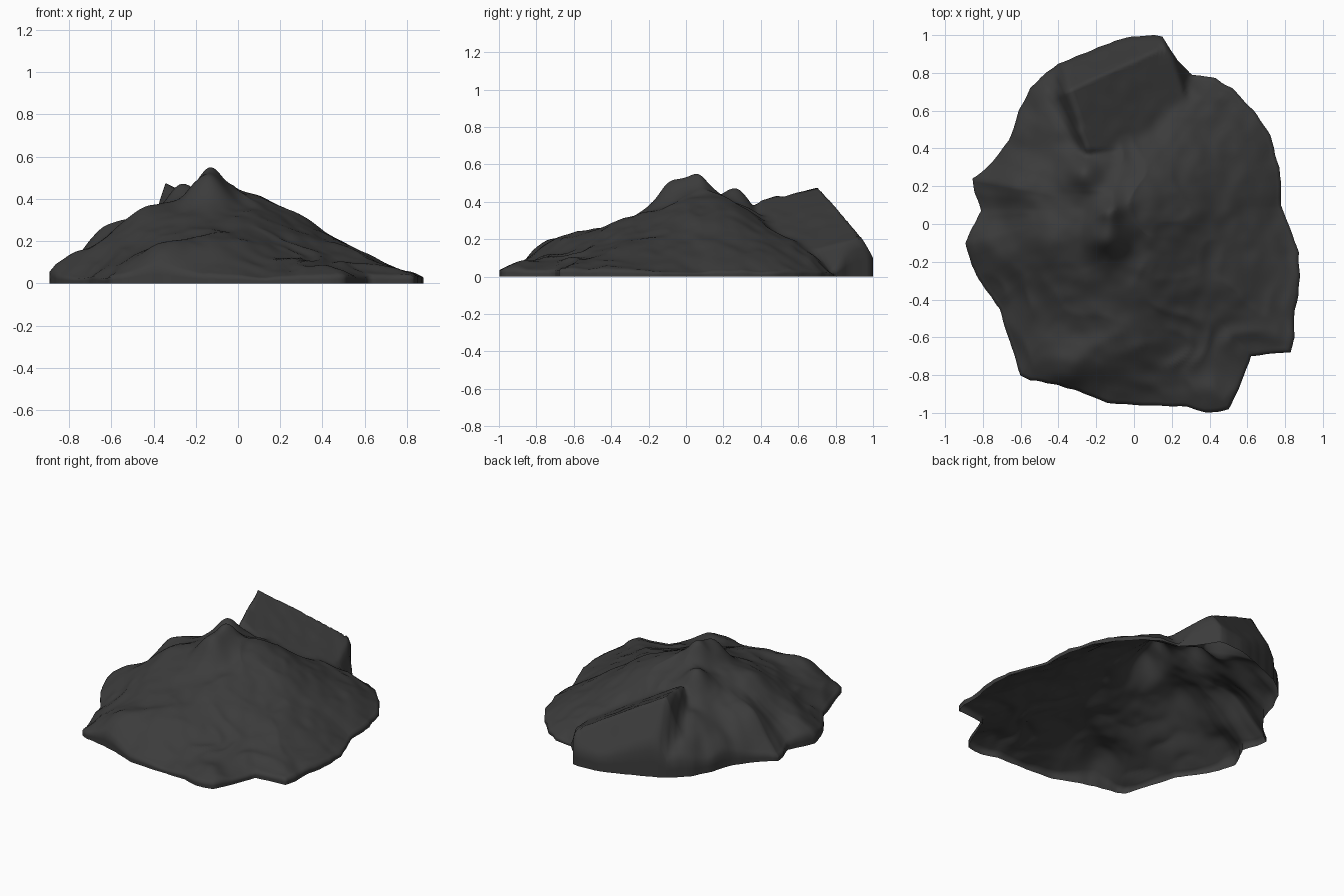
import bpy, bmesh, math
from mathutils import Vector, noise

if "Cube" in bpy.data.objects:
    bpy.data.objects.remove(bpy.data.objects["Cube"])

# Footprint of the mound, counter-clockwise seen from above
RIM = [(.78, .1), (.77, .3), (.72, .47), (.63, .6), (.52, .72), (.43, .77), (.31, .79), (.23, .87),
       (.15, .99), (.05, 1), (-.1, .97), (-.25, .91), (-.4, .85), (-.55, .72), (-.61, .6), (-.66, .44),
       (-.75, .33), (-.85, .24), (-.84, .16), (-.81, .07), (-.86, -.02), (-.89, -.1), (-.86, -.22),
       (-.79, -.34), (-.71, -.45), (-.66, -.62), (-.6, -.8), (-.55, -.83), (-.4, -.85), (-.27, -.9),
       (-.14, -.95), (.1, -.96), (.28, -.97), (.38, -1), (.5, -.98), (.56, -.87), (.62, -.7),
       (.72, -.69), (.83, -.68), (.85, -.6), (.85, -.5), (.88, -.28), (.87, -.15), (.82, 0)]
# Local lumps and hollows: x, y, height, radius
LUMPS = [(-.13, .06, .07, .07), (-.14, -.07, .1, .1), (-.27, .27, .1, .09), (.12, .2, .03, .15),
         (.3, .05, .03, .16), (-.1, -.68, .05, .2), (-.36, -.77, .1, .14), (-.62, .22, .09, .13),
         (.42, -.88, .04, .09), (-.45, -.1, .06, .15), (.3, .8, -.02, .1), (.05, .52, -.06, .15),
         (.55, -.35, .03, .15), (-.42, .57, .07, .14), (.72, -.55, .02, .1), (.25, -.5, -.01, .13),
         (-.48, .77, .1, .14), (-.65, .5, .08, .13), (-.82, -.06, .05, .13)]
CENTRE = Vector((-.1, .08))
RINGS, STEPS_PER_EDGE = 64, 5


def plane_side(x, y, a, b):
    """Signed distance of a point to the left of the line a-b."""
    dx, dy = b[0] - a[0], b[1] - a[1]
    return (dx * (y - a[1]) - dy * (x - a[0])) / math.hypot(dx, dy)


def slab_height(x, y):
    """Tilted flat slab at the back, with steep cut sides."""
    top = min(.475, .47 - .55 * (x + .33) + .054 * (y - .7))
    back = plane_side(x, y, (-.38, .69), (.17, .94))
    left = plane_side(x, y, (-.24, .35), (-.35, .72))
    right = plane_side(x, y, (.18, .95), (.27, .68))
    front = .4 - y
    return top - max(0, back) * 1.8 - max(0, left) * 3 - max(0, right) * 2 - max(0, front) * .7


def height(x, y, t):
    # Round near the summit, following the footprint towards the rim
    oval = math.hypot((x - CENTRE.x) / .88, (y - CENTRE.y) / 1.0)
    w = t ** 3
    s = min(1, oval * (1 - w) + t * w)
    z = .035 + .435 * (1 - s ** 1.1)
    for lx, ly, h, r in LUMPS:
        z += h * math.exp(-((x - lx) ** 2 + (y - ly) ** 2) / (r * r))
    # Weathered rock: broad swells plus soft creases
    n = noise.noise(Vector((x * 4, y * 4, 3.1)))
    crease = abs(noise.noise(Vector((x * 5 + n, y * 5, 8.4))))
    fine = noise.noise(Vector((x * 13, y * 13, 1.7)))
    z += .015 * n + .025 * (.25 - crease) + .007 * fine
    # Blend the slab into the slope with a small rounded seam
    b, k = slab_height(x, y) + .004 * fine, .03
    z = max(z, b) + max(0, k - abs(z - b)) ** 2 / (4 * k)
    return max(.02, z)


# Rock mound: open shell of rings from the summit to the footprint
outline = []
for i, p in enumerate(RIM):
    a, b = Vector(p), Vector(RIM[(i + 1) % len(RIM)])
    for k in range(STEPS_PER_EDGE):
        q = a.lerp(b, k / STEPS_PER_EDGE)
        jag = .008 * noise.noise(Vector((q.x * 14, q.y * 14, 5.5)))
        q += (q - CENTRE).normalized() * jag
        outline.append(Vector((q.x, max(-1, min(1, q.y)))))
count = len(outline)

bm = bmesh.new()
summit = bm.verts.new((*CENTRE, height(*CENTRE, 0)))
rings = []
for j in range(1, RINGS + 1):
    t = j / RINGS
    ring = []
    for p in outline:
        q = CENTRE.lerp(p, t * .98)
        ring.append(bm.verts.new((q.x, q.y, height(q.x, q.y, t))))
    rings.append(ring)
# Steep outer skirt down to the ground
for f in (.75, .4, 0):
    rings.append([bm.verts.new((p.x, p.y, f * v.co.z)) for p, v in zip(outline, rings[RINGS - 1])])
for i in range(count):
    k = (i + 1) % count
    bm.faces.new((summit, rings[0][i], rings[0][k]))
    for inner, outer in zip(rings, rings[1:]):
        bm.faces.new((inner[i], outer[i], outer[k], inner[k]))
for f in bm.faces:
    f.smooth = True

mesh = bpy.data.meshes.new("rock_mound")
bm.to_mesh(mesh)
bm.free()
rock = bpy.data.objects.new("rock_mound", mesh)
bpy.context.collection.objects.link(rock)

stone = bpy.data.materials.new("dark_stone")
stone.diffuse_color = (.045, .045, .045, 1)
stone.use_nodes = True
stone.node_tree.nodes["Principled BSDF"].inputs["Base Color"].default_value = stone.diffuse_color
mesh.materials.append(stone)
